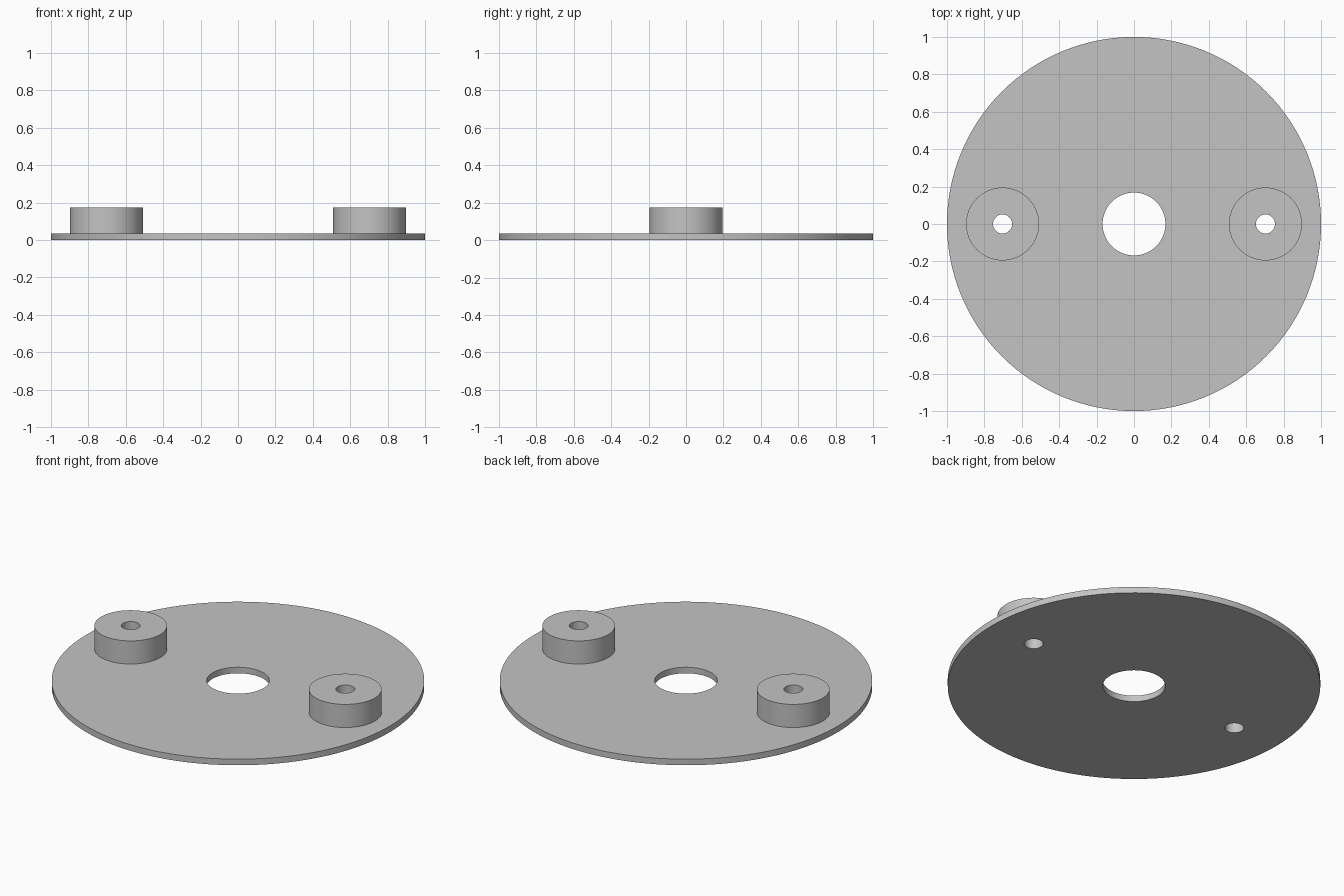
import bpy
import math

cube = bpy.data.objects.get("Cube")
if cube:
    bpy.data.objects.remove(cube, do_unlink=True)

PLATE_TOP = 0.036
BOSS_TOP = 0.173
BOSS_X = 0.703
BOSS_RADIUS = 0.195
BOLT_RADIUS = 0.051
BORE_RADIUS = 0.168

grey = bpy.data.materials.new("plain_grey")
grey.use_nodes = True
grey.diffuse_color = (0.55, 0.55, 0.55, 1)
grey.node_tree.nodes["Principled BSDF"].inputs["Base Color"].default_value = grey.diffuse_color


def cylinder(name, radius, x, bottom, top, sides):
    bpy.ops.mesh.primitive_cylinder_add(
        vertices=sides, radius=radius, depth=top - bottom,
        location=(x, 0, (bottom + top) / 2))
    obj = bpy.context.object
    obj.name = name
    return obj


def drill(obj, holes):
    """Cut round holes, given as (x, radius), straight through a part."""
    for x, radius in holes:
        cutter = cylinder("hole_cutter", radius, x, -1, 1, 64)
        cutter.hide_render = True
        mod = obj.modifiers.new("hole", 'BOOLEAN')
        mod.operation = 'DIFFERENCE'
        mod.solver = 'EXACT'
        mod.object = cutter
        bpy.context.view_layer.objects.active = obj
        bpy.ops.object.modifier_apply(modifier=mod.name)
        bpy.data.objects.remove(cutter, do_unlink=True)


def finish(obj):
    obj.data.materials.clear()
    obj.data.materials.append(grey)
    bpy.ops.object.select_all(action='DESELECT')
    obj.select_set(True)
    bpy.context.view_layer.objects.active = obj
    bpy.ops.object.shade_smooth_by_angle(angle=math.radians(30))


# Round base plate with a centre bore and two bolt holes
plate = cylinder("base_plate", 1, 0, 0, PLATE_TOP, 128)
drill(plate, [(0, BORE_RADIUS), (-BOSS_X, BOLT_RADIUS), (BOSS_X, BOLT_RADIUS)])
finish(plate)

# Two raised bosses, drilled in line with the plate
for side, x in (("right", -BOSS_X), ("left", BOSS_X)):
    boss = cylinder(side + "_boss", BOSS_RADIUS, x, PLATE_TOP, BOSS_TOP, 64)
    drill(boss, [(x, BOLT_RADIUS)])
    finish(boss)
